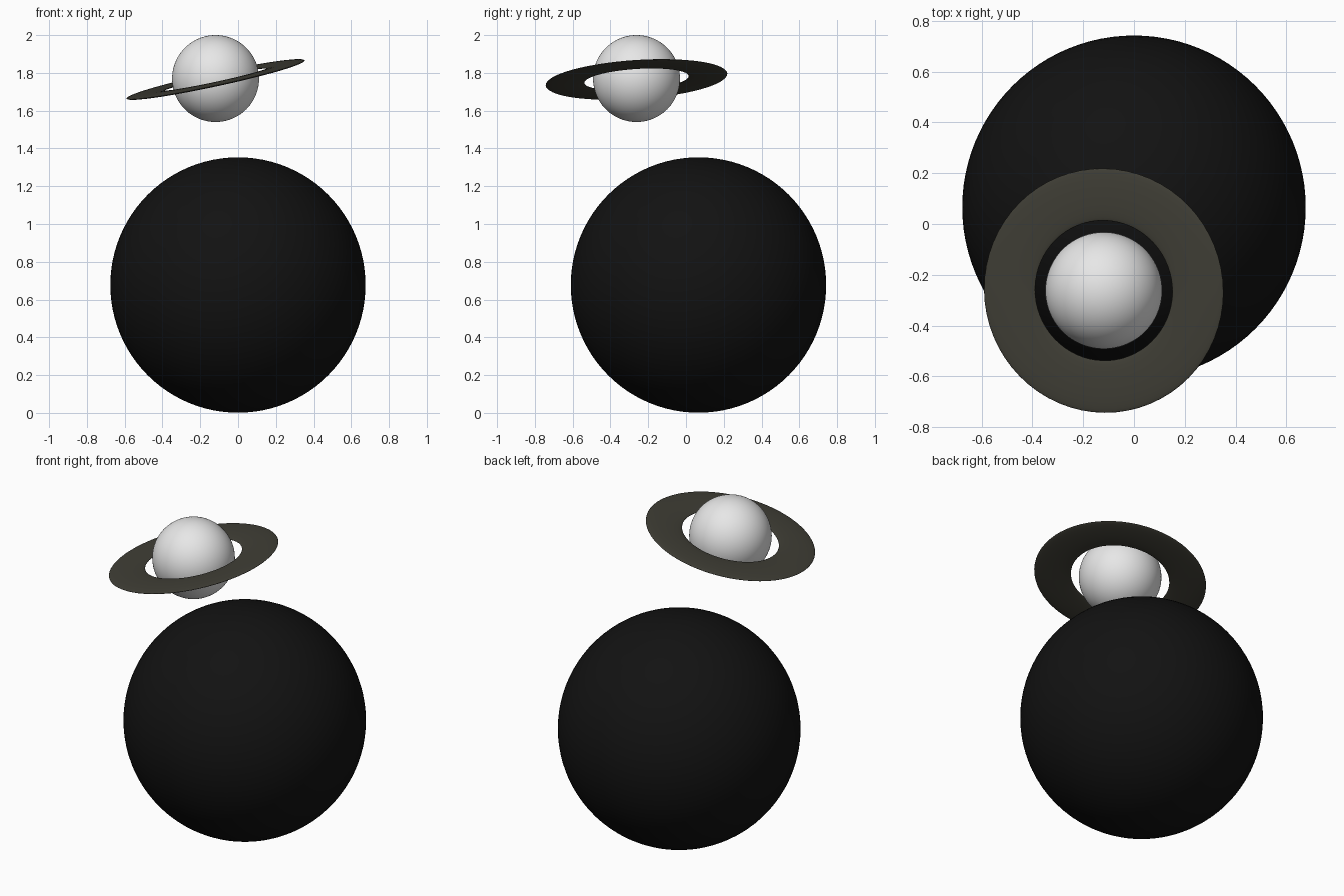
import bpy
from mathutils import Vector

if "Cube" in bpy.data.objects:
    bpy.data.objects.remove(bpy.data.objects["Cube"])


def material(name, rgb):
    m = bpy.data.materials.new(name)
    m.diffuse_color = (*rgb, 1)
    m.use_nodes = True
    m.node_tree.nodes["Principled BSDF"].inputs["Base Color"].default_value = m.diffuse_color
    return m


def finish(name, mat):
    ob = bpy.context.object
    ob.name = name
    ob.data.materials.append(mat)
    bpy.ops.object.shade_smooth()
    return ob


def ball(name, radius, loc, mat):
    bpy.ops.mesh.primitive_uv_sphere_add(segments=96, ring_count=48,
                                         radius=radius, location=loc)
    return finish(name, mat)


black = material("black", (0.006, 0.006, 0.006))
white = material("light grey", (0.8, 0.8, 0.8))
olive = material("dark olive", (0.05, 0.048, 0.036))

# Large lower ball and small floating ball
ball("large_ball", 0.676, (0, 0.066, 0.677), black)
ball("small_ball", 0.23, (-0.119, -0.262, 1.77), white)

# Flattened, tilted ring around the small ball
bpy.ops.mesh.primitive_torus_add(major_segments=64, minor_segments=24,
                                 major_radius=0.379, minor_radius=0.103,
                                 location=(-0.119, -0.262, 1.765))
ring = finish("ring", olive)
ring.scale = (1, 1, 0.1)
ring.rotation_mode = 'QUATERNION'
ring.rotation_quaternion = Vector((0, 0, 1)).rotation_difference(
    Vector((-0.215, -0.066, 1)))
